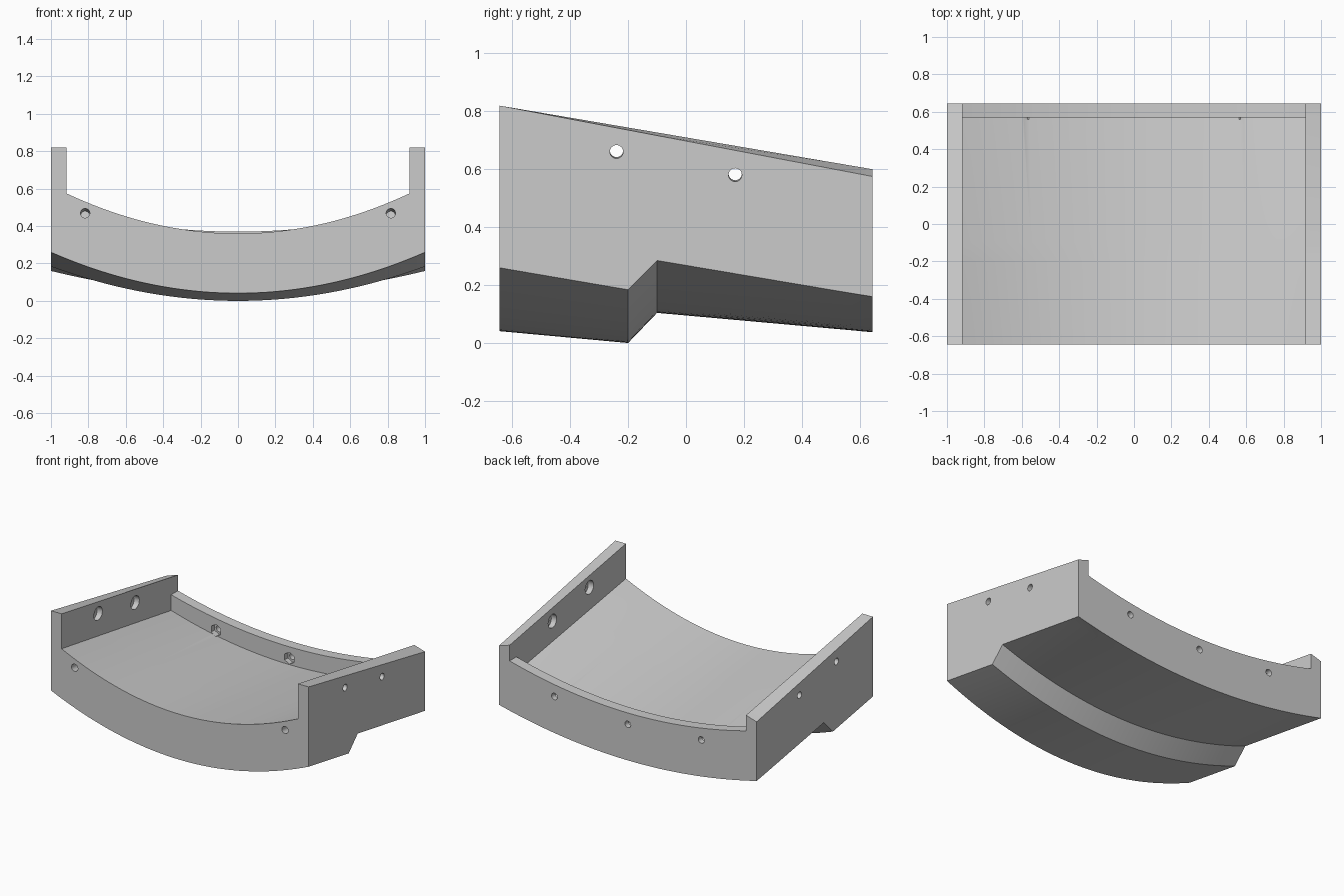
import bpy, bmesh
from math import radians
from mathutils import Vector, Matrix

if "Cube" in bpy.data.objects:
    bpy.data.objects.remove(bpy.data.objects["Cube"])

N = 40               # segments across each arc
W, INNER, L = 1.0, 0.918, 0.645
RIM_Y = 0.57


def lerp(y, front, back, y0=-L, y1=L):
    return front + (back - front) * (y - y0) / (y1 - y0)


def arc(width, centre, edge):
    xs = [width * (2 * i / N - 1) for i in range(N + 1)]
    return [(x, centre + (edge - centre) * (x / width) ** 2) for x in xs]


def section(y, low_mid, low_edge, rim):
    """Closed cross-section: curved underside, side walls, curved floor or rim."""
    floor_mid = lerp(y, 0.36, 0.245, -L, RIM_Y)
    floor_edge = lerp(y, 0.575, 0.38, -L, RIM_Y)
    wall_mid = floor_edge + 0.11 if y <= RIM_Y else 0.49
    if rim:
        floor_mid, floor_edge = 0.37, 0.49
        wall_mid = 0.49
    outer, inner = lerp(y, 0.82, 0.575), lerp(y, 0.82, 0.60)
    pts = arc(W, low_mid, low_edge)
    pts += [(W, outer), (INNER, inner), (INNER, wall_mid)]
    pts += arc(INNER, floor_mid, floor_edge)[::-1]
    pts += [(-INNER, wall_mid), (-INNER, inner), (-W, outer)]
    return [(x, y, z) for x, z in pts]


# Curved tray: lofted sections, with a stepped underside and raised back rim
stations = [(-L, 0.041, 0.26, False), (-0.2, 0.0, 0.184, False),
            (-0.1, 0.104, 0.285, False), (RIM_Y, 0.044, 0.172, False),
            (RIM_Y, 0.044, 0.172, True), (L, 0.037, 0.16, True)]
bm = bmesh.new()
rings = [[bm.verts.new(p) for p in section(*s)] for s in stations]
for a, b in zip(rings, rings[1:]):
    for i in range(len(a)):
        j = (i + 1) % len(a)
        bm.faces.new((a[i], a[j], b[j], b[i]))
bm.faces.new(rings[0])
bm.faces.new(rings[-1][::-1])
bmesh.ops.remove_doubles(bm, verts=bm.verts[:], dist=1e-5)
bmesh.ops.recalc_face_normals(bm, faces=bm.faces[:])
mesh = bpy.data.meshes.new("curved_tray")
bm.to_mesh(mesh)
bm.free()
tray = bpy.data.objects.new("curved_tray", mesh)
bpy.context.collection.objects.link(tray)


def drill(name, start, end, radius, sides=24):
    """Cut a round or hexagonal hole between two points."""
    start, end = Vector(start), Vector(end)
    axis = end - start
    cut = bmesh.new()
    mat = Matrix.Translation((start + end) / 2) @ axis.to_track_quat('Z', 'Y').to_matrix().to_4x4()
    bmesh.ops.create_cone(cut, cap_ends=True, segments=sides, radius1=radius,
                          radius2=radius, depth=axis.length, matrix=mat)
    data = bpy.data.meshes.new(name)
    cut.to_mesh(data)
    cut.free()
    cutter = bpy.data.objects.new(name, data)
    bpy.context.collection.objects.link(cutter)
    cutter.hide_render = True
    mod = tray.modifiers.new(name, 'BOOLEAN')
    mod.operation, mod.solver, mod.object = 'DIFFERENCE', 'EXACT', cutter
    bpy.ops.object.modifier_apply(modifier=name)
    bpy.data.objects.remove(cutter)


bpy.context.view_layer.objects.active = tray
tray.select_set(True)
for s in (-1, 1):
    # Side wall bolt holes, counterbored on the inside
    for y, z in ((-0.24, 0.66), (0.17, 0.58)):
        drill("side_hole", (s * 1.05, y, z - 0.005), (s * 0.87, y, z + 0.015), 0.023)
        drill("side_counterbore", (s * 0.96, y, z + 0.004), (s * 0.87, y, z + 0.012), 0.047)
    # Blind holes in the front face
    drill("front_hole", (s * 0.817, -0.7, 0.475), (s * 0.817, -0.52, 0.455), 0.025)

# Back rim bolt holes with hexagonal nut pockets
for x, z in ((-0.57, 0.333), (0, 0.29), (0.57, 0.333)):
    drill("back_hole", (x, 0.7, z), (x, 0.56, z), 0.023)
    drill("nut_pocket", (x, 0.605, z), (x, 0.56, z), 0.042, 6)

bpy.ops.object.shade_smooth_by_angle(angle=radians(25))
